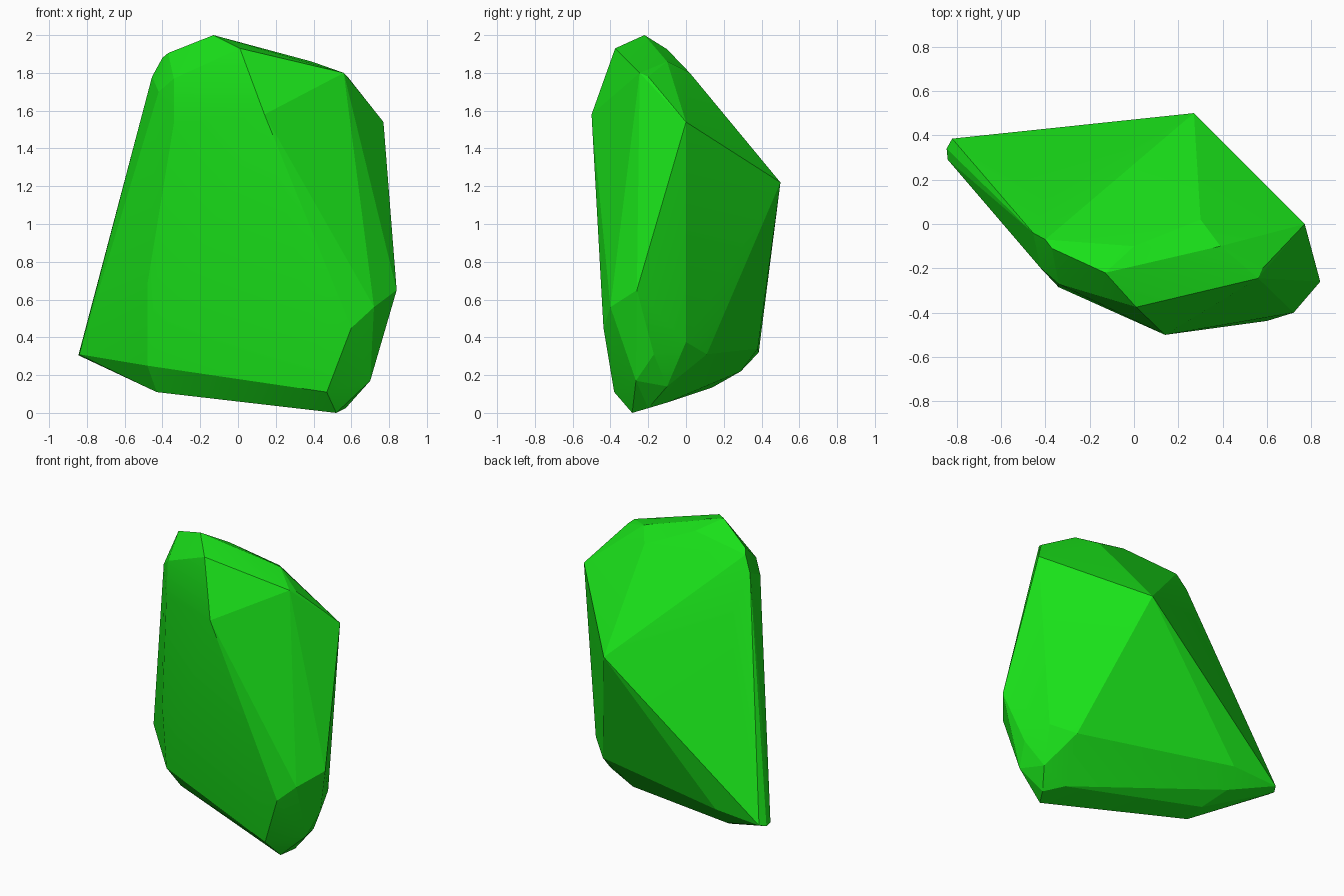
import bpy, bmesh

if "Cube" in bpy.data.objects:
    bpy.data.objects.remove(bpy.data.objects["Cube"])

# Corner points of the faceted stone, grouped by region; the hull makes the facets
crown = [(-.13, -.22, 2), (.01, -.375, 1.93), (0, -.1, 1.925), (.39, -.1, 1.86),
         (.56, -.245, 1.8), (.58, -.2, 1.78), (.3, .02, 1.8),
         (-.37, -.11, 1.905), (-.4, -.07, 1.88), (-.455, -.04, 1.78), (-.4, .1, 1.5)]
front = [(.14, -.5, 1.58), (-.34, -.27, 1.77), (-.42, -.2, 1.7), (-.34, -.285, 1.53),
         (-.48, -.13, .68), (-.48, -.085, .25)]
right_side = [(.77, 0, 1.54), (.84, -.26, .65), (.72, -.4, .56), (.6, -.437, .45),
              (.74, -.17, .31), (.68, 0, .375), (.55, .11, .31)]
back = [(.27, .5, 1.22), (-.49, .38, .34)]
left_tip = [(-.84, .29, .31), (-.845, .34, .305), (-.82, .385, .32)]
foot = [(.47, -.38, .11), (.52, -.285, 0), (.57, -.2, .025), (.7, -.265, .17),
        (.64, -.1, .14), (.47, -.1, .055), (-.43, 0, .11), (-.43, .14, .135), (-.51, .29, .22)]

bm = bmesh.new()
for p in crown + front + right_side + back + left_tip + foot:
    bm.verts.new(p)
res = bmesh.ops.convex_hull(bm, input=bm.verts[:])
inner = {v for v in res["geom_interior"] + res["geom_unused"] if isinstance(v, bmesh.types.BMVert)}
bmesh.ops.delete(bm, geom=list(inner), context='VERTS')
bmesh.ops.recalc_face_normals(bm, faces=bm.faces[:])

mesh = bpy.data.meshes.new("gemstone")
bm.to_mesh(mesh)
bm.free()
stone = bpy.data.objects.new("gemstone", mesh)
bpy.context.collection.objects.link(stone)

# Soften only the slightest creases, as on a worn crystal
bpy.context.view_layer.objects.active = stone
stone.select_set(True)
bpy.ops.object.shade_smooth_by_angle(angle=0.2)

# Green stone
green = bpy.data.materials.new("green_stone")
green.diffuse_color = (.01, .75, .01, 1)
green.use_nodes = True
green.node_tree.nodes["Principled BSDF"].inputs["Base Color"].default_value = green.diffuse_color
mesh.materials.append(green)
